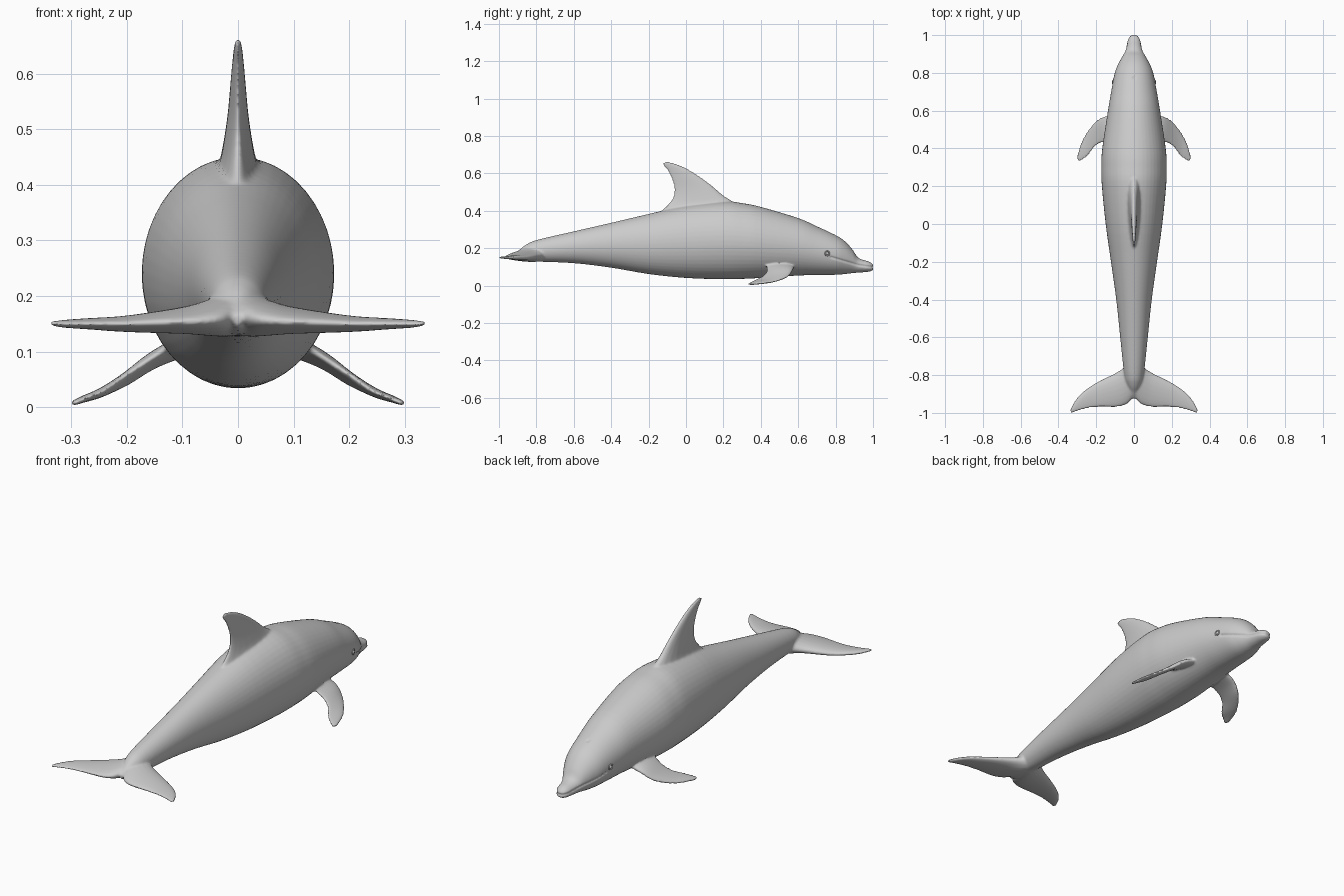
import bpy, bmesh, math
from mathutils import Vector

if "Cube" in bpy.data.objects:
    bpy.data.objects.remove(bpy.data.objects["Cube"])


def spline(rows, n):
    """Catmull-Rom resampling of a list of equal-length tuples."""
    out = []
    for i in range(len(rows) - 1):
        p0, p1 = rows[max(i - 1, 0)], rows[i]
        p2, p3 = rows[i + 1], rows[min(i + 2, len(rows) - 1)]
        for k in range(n):
            t = k / n
            out.append([0.5 * (2 * b + (c - a) * t + (2 * a - 5 * b + 4 * c - d) * t * t
                               + (3 * b - a - 3 * c + d) * t ** 3)
                        for a, b, c, d in zip(p0, p1, p2, p3)])
    out.append(list(rows[-1]))
    return out


def loft(bm, rings):
    loops = [[bm.verts.new(p) for p in r] for r in rings]
    faces = [bm.faces.new(loops[0]), bm.faces.new(loops[-1])]
    for a, b in zip(loops, loops[1:]):
        for i in range(len(a)):
            j = (i + 1) % len(a)
            faces.append(bm.faces.new((a[i], a[j], b[j], b[i])))
    bmesh.ops.recalc_face_normals(bm, faces=faces)


def fin(bm, stations, normal, side=1, n=20):
    """Loft of foil sections: leading point, trailing point, half thickness."""
    rings = []
    for s in spline([(*a, *b, t) for a, b, t in stations], 5):
        le, te, th = Vector(s[:3]), Vector(s[3:6]), s[6]
        ring = []
        for k in range(n):
            a = 2 * math.pi * k / n
            p = (le + te) / 2 + (le - te) / 2 * math.cos(a)
            p = p + Vector(normal) * th * math.sin(a) * (0.9 + 0.25 * math.cos(a))
            ring.append((p.x * side, p.y, p.z))
        rings.append(ring)
    loft(bm, rings)


bm = bmesh.new()

# Body: y, top z, bottom z, half width
body_rows = [(-.925, .168, .145, .006), (-.89, .193, .135, .022), (-.85, .222, .13, .04),
             (-.79, .246, .128, .053), (-.6, .29, .12, .073), (-.4, .336, .096, .094),
             (-.2, .383, .062, .122), (0, .428, .041, .15), (.2, .45, .034, .17),
             (.3, .441, .036, .173), (.4, .421, .041, .168), (.6, .361, .054, .138),
             (.7, .317, .056, .121), (.8, .27, .058, .102), (.85, .237, .062, .082),
             (.89, .193, .067, .06), (.915, .155, .069, .047), (.94, .14, .071, .041),
             (.975, .13, .074, .034), (.995, .118, .08, .023), (1.003, .105, .09, .01)]
rings = []
for y, top, bot, hw in spline(body_rows, 4):
    rings.append([(hw * math.cos(a), y, (top + bot) / 2 + (top - bot) / 2 * math.sin(a))
                  for a in [2 * math.pi * k / 48 for k in range(48)]])
loft(bm, rings)

# Dorsal fin
fin(bm, [((0, .31, .405), (0, -.17, .365), .06), ((0, .25, .45), (0, -.105, .425), .037),
         ((0, .2, .482), (0, -.07, .47), .028), ((0, .14, .533), (0, -.062, .52), .02),
         ((0, .07, .585), (0, -.075, .57), .015), ((0, 0, .628), (0, -.095, .61), .011),
         ((0, -.06, .653), (0, -.115, .637), .008), ((0, -.105, .664), (0, -.128, .652), .005)],
    (1, 0, 0))

# Flippers and tail flukes, mirrored
for side in (1, -1):
    fin(bm, [((.09, .58, .105), (.1, .42, .125), .02), ((.15, .572, .083), (.16, .43, .085), .016),
             ((.2, .545, .048), (.205, .412, .055), .012), ((.25, .485, .024), (.24, .365, .03), .009),
             ((.282, .425, .013), (.268, .342, .018), .007), ((.302, .355, .006), (.294, .325, .007), .005)],
        (.35, 0, .94), side)
    fin(bm, [((-.005, -.73, .175), (-.005, -.89, .17), .048), ((.03, -.74, .168), (.02, -.938, .16), .041),
             ((.06, -.765, .163), (.05, -.959, .156), .034), ((.1, -.79, .158), (.1, -.969, .153), .026),
             ((.2, -.84, .15), (.2, -.97, .15), .016), ((.27, -.888, .15), (.265, -.981, .15), .011),
             ((.312, -.935, .15), (.306, -.994, .15), .008), ((.338, -.985, .15), (.332, -1.003, .15), .005)],
        (0, 0, 1), side)

me = bpy.data.meshes.new("cage")
bm.to_mesh(me)
bm.free()
cage = bpy.data.objects.new("cage", me)
bpy.context.collection.objects.link(cage)

# Fuse the parts into one skin and soften the joints
rm = cage.modifiers.new("fuse", 'REMESH')
rm.mode = 'VOXEL'
rm.voxel_size = 0.0055
sm = cage.modifiers.new("soften", 'SMOOTH')
sm.factor = 0.5
sm.iterations = 5
deps = bpy.context.evaluated_depsgraph_get()
skin = bpy.data.meshes.new_from_object(cage.evaluated_get(deps))
bpy.data.objects.remove(cage)

# Mouth line and blowhole pressed into the skin
mouth = [(.775, .152), (.85, .13), (.92, .11), (1.02, .096)]


def mouth_dist(y, z):
    p, best = Vector((y, z)), 9
    for a, b in zip(mouth, mouth[1:]):
        a, b = Vector(a), Vector(b)
        t = min(1, max(0, (p - a).dot(b - a) / (b - a).length_squared))
        best = min(best, (p - a - (b - a) * t).length)
    return best


moves = []
for v in skin.vertices:
    if v.co.y > .74:
        d = .006 * math.exp(-(mouth_dist(v.co.y, v.co.z) / .005) ** 2)
        if v.co.z > .2:
            r = math.hypot(v.co.x, v.co.y - .775)
            d += .006 * math.exp(-(r / .007) ** 2)
        if d > .0002:
            moves.append((v.index, v.co - v.normal * d))
for i, co in moves:
    skin.vertices[i].co = co
skin.polygons.foreach_set("use_smooth", [True] * len(skin.polygons))
skin.name = "dolphin_body"
bpy.context.collection.objects.link(bpy.data.objects.new("dolphin_body", skin))

# Eyes with lids
for side, name in ((1, "right"), (-1, "left")):
    pos = (side * .108, .755, .172)
    bpy.ops.mesh.primitive_uv_sphere_add(segments=20, ring_count=12, radius=.009, location=pos)
    bpy.context.object.name = name + "_eye"
    bpy.ops.object.shade_smooth()
    bpy.ops.mesh.primitive_torus_add(major_segments=24, minor_segments=8, major_radius=.012,
                                     minor_radius=.003, location=(side * .111, .755, .172),
                                     rotation=(0, math.pi / 2, side * .2 * -1 + side * .4))
    bpy.context.object.name = name + "_eyelid"
    bpy.ops.object.shade_smooth()
